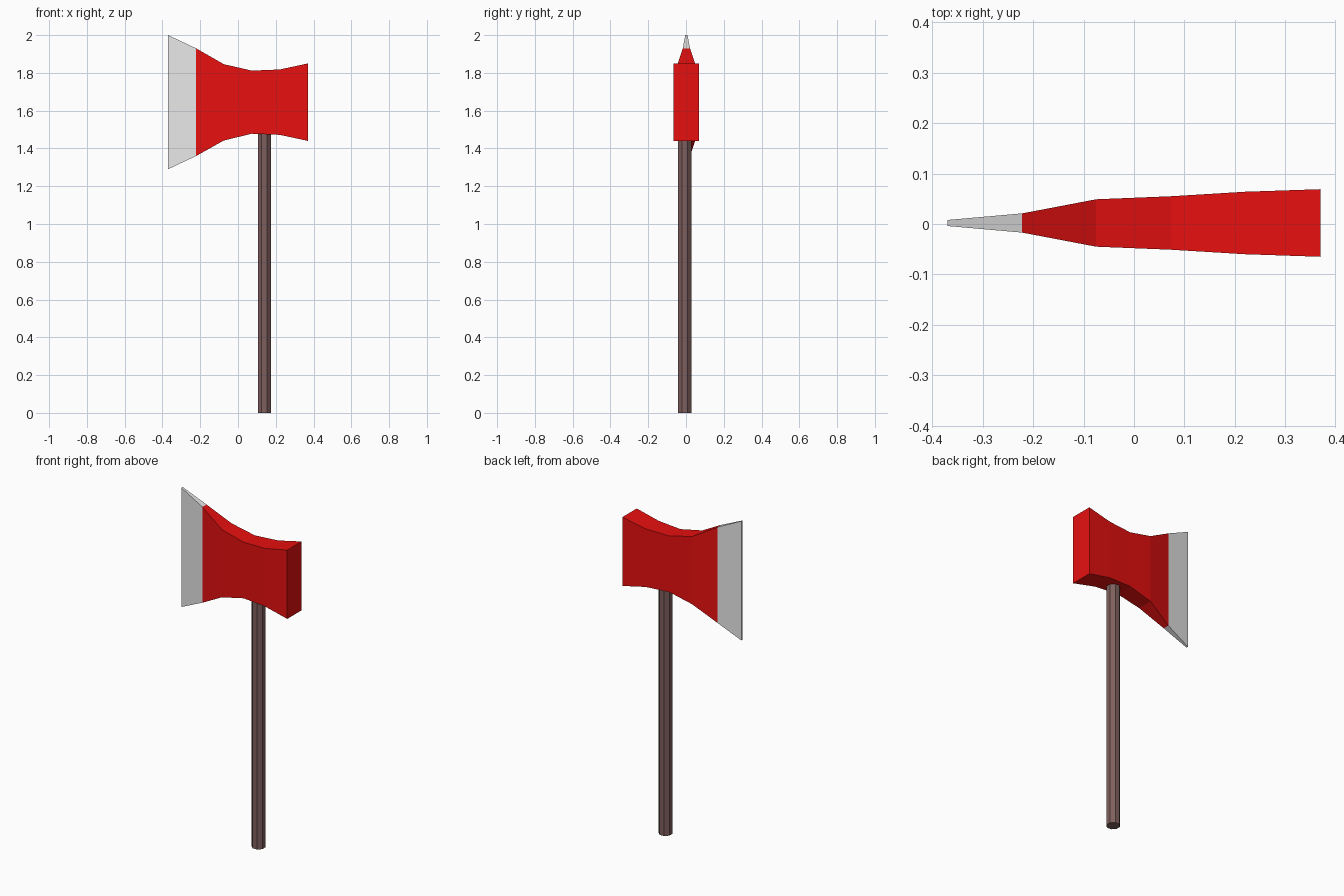
import bpy
import bmesh
from math import pi
from mathutils import Matrix

cube = bpy.data.objects.get("Cube")
if cube:
    bpy.data.objects.remove(cube, do_unlink=True)


def material(name, rgb):
    mat = bpy.data.materials.new(name)
    mat.use_nodes = True
    mat.diffuse_color = (*rgb, 1)
    mat.node_tree.nodes["Principled BSDF"].inputs["Base Color"].default_value = (*rgb, 1)
    return mat


def add_object(name, bm, *mats):
    bmesh.ops.recalc_face_normals(bm, faces=bm.faces[:])
    mesh = bpy.data.meshes.new(name)
    bm.to_mesh(mesh)
    bm.free()
    for mat in mats:
        mesh.materials.append(mat)
    obj = bpy.data.objects.new(name, mesh)
    bpy.context.collection.objects.link(obj)
    return obj


red = material("red paint", (0.8, 0.005, 0.005))
steel = material("bare steel", (0.8, 0.8, 0.8))
wood = material("brown wood", (0.21, 0.115, 0.11))

# Axe head: rectangular sections (x, bottom z, top z, half thickness), edge to poll
sections = [
    (-0.37, 1.29, 2.00, 0.006),
    (-0.222, 1.36, 1.93, 0.019),
    (-0.075, 1.442, 1.846, 0.047),
    (0.073, 1.478, 1.812, 0.053),
    (0.221, 1.472, 1.818, 0.062),
    (0.37, 1.44, 1.85, 0.067),
]
center_y = 0.002
bm = bmesh.new()
rings = []
for x, low, high, half in sections:
    corners = ((-half, low), (half, low), (half, high), (-half, high))
    rings.append([bm.verts.new((x, center_y + y, z)) for y, z in corners])
for a, b in zip(rings, rings[1:]):
    for i in range(4):
        j = (i + 1) % 4
        bm.faces.new((a[i], a[j], b[j], b[i]))
bm.faces.new(rings[0])
bm.faces.new(rings[-1])

# Sharpened edge is bare steel
for face in bm.faces:
    face.material_index = int(face.calc_center_median().x < sections[1][0])
add_object("axe_head", bm, red, steel)

# Octagonal handle, its top seated inside the head
length = 1.52
bm = bmesh.new()
bmesh.ops.create_cone(
    bm, cap_ends=True, segments=8, radius1=0.038, radius2=0.038, depth=length,
    matrix=Matrix.Translation((0.14, -0.007, length / 2)) @ Matrix.Rotation(pi / 8, 4, "Z"))
add_object("handle", bm, wood)
